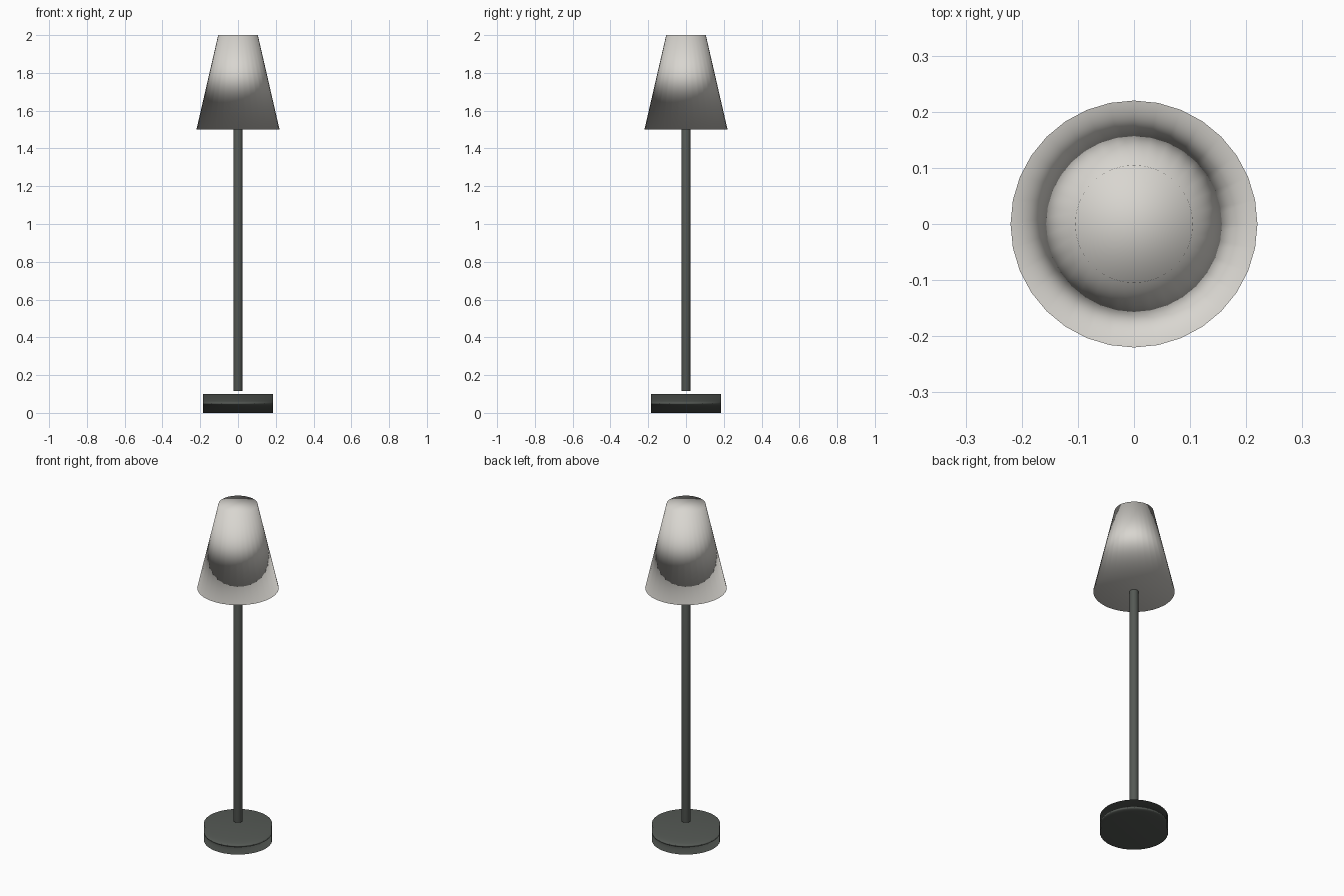
import bpy

# Remove the default cube only
cube = bpy.data.objects.get("Cube")
if cube:
    bpy.data.objects.remove(cube, do_unlink=True)


def make_material(name, rgb):
    mat = bpy.data.materials.new(name)
    mat.use_nodes = True
    mat.diffuse_color = (*rgb, 1)
    bsdf = next(n for n in mat.node_tree.nodes if n.type == 'BSDF_PRINCIPLED')
    bsdf.inputs["Base Color"].default_value = (*rgb, 1)
    return mat


def turned_part(name, mat, r_bottom, r_top, z_bottom, z_top, sides=32):
    """Closed round part whose soft normals lean towards its larger faces."""
    bpy.ops.mesh.primitive_cone_add(
        vertices=sides, radius1=r_bottom, radius2=r_top,
        depth=z_top - z_bottom, location=(0, 0, (z_bottom + z_top) / 2))
    part = bpy.context.object
    part.name = part.data.name = name
    part.data.materials.append(mat)
    bpy.ops.object.shade_smooth()
    soften = part.modifiers.new("Soft normals", 'WEIGHTED_NORMAL')
    soften.mode = 'FACE_AREA'
    soften.keep_sharp = False
    return part


dark_metal = make_material("dark grey metal", (0.09, 0.10, 0.09))
cream_fabric = make_material("pale grey fabric", (0.69, 0.67, 0.63))

# Base disc, slim pole and tapered shade
turned_part("base", dark_metal, 0.184, 0.184, 0.0, 0.10)
turned_part("pole", dark_metal, 0.024, 0.024, 0.115, 1.50)
turned_part("lamp_shade", cream_fabric, 0.22, 0.105, 1.50, 2.0)
